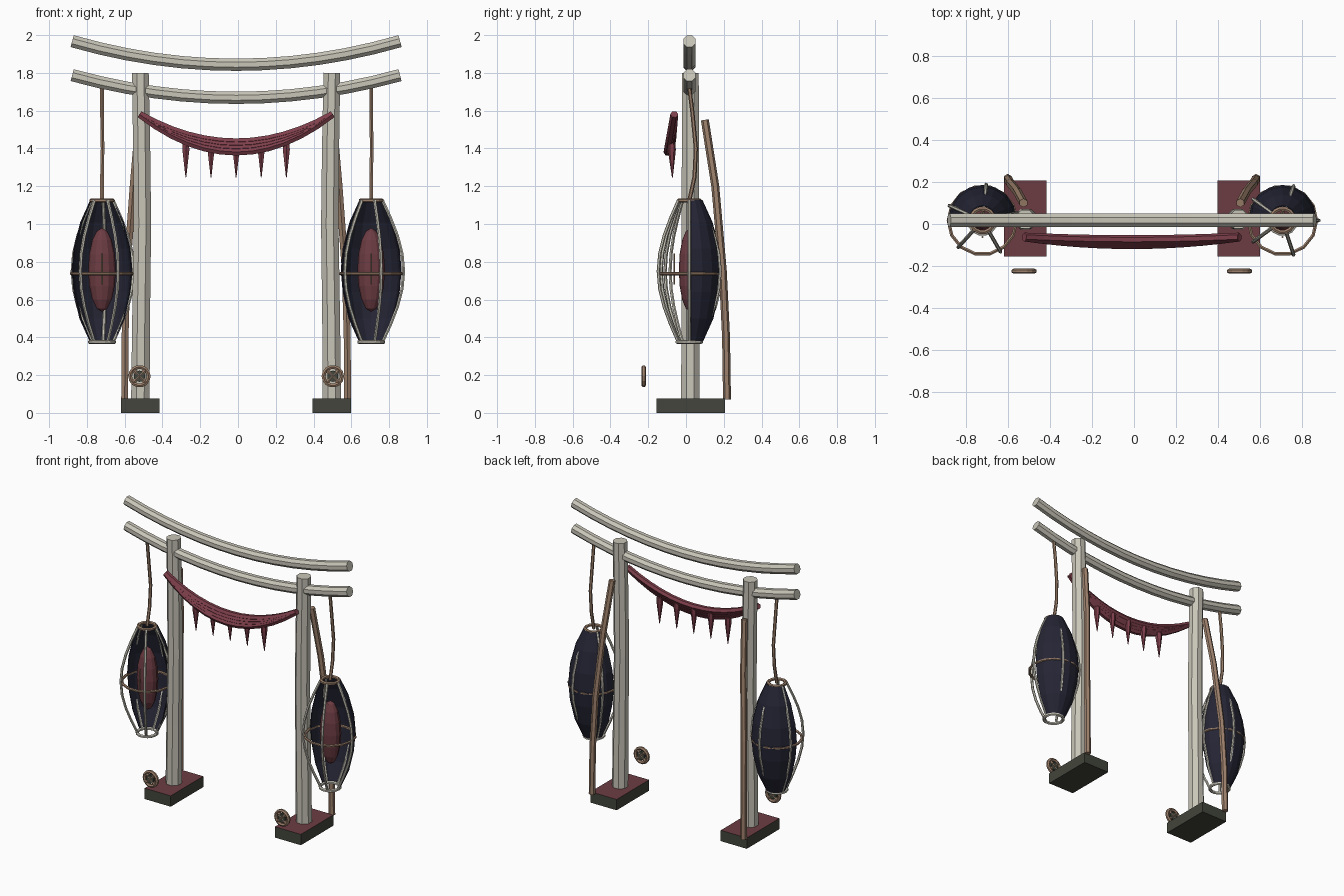
import bpy, bmesh, math
from mathutils import Vector

if "Cube" in bpy.data.objects:
    bpy.data.objects.remove(bpy.data.objects["Cube"])

def material(name, rgb):
    m = bpy.data.materials.new(name)
    m.diffuse_color = (*rgb, 1)
    m.use_nodes = True
    m.node_tree.nodes["Principled BSDF"].inputs["Base Color"].default_value = m.diffuse_color
    return m

BONE = material("bone_wood", (0.58, 0.56, 0.48))
TAN = material("tan_rope", (0.34, 0.22, 0.15))
RED = material("red_cloth", (0.21, 0.05, 0.07))
DULL = material("dull_red", (0.15, 0.045, 0.055))
MOSS = material("dark_moss", (0.055, 0.06, 0.045))
NAVY = material("night_blue", (0.018, 0.018, 0.035))
MID = -0.01   # middle line of the gate
DEPTH = 0.018  # y of the gate plane

def finish(bm, name, *mats):
    bmesh.ops.recalc_face_normals(bm, faces=bm.faces)
    me = bpy.data.meshes.new(name)
    bm.to_mesh(me)
    bm.free()
    ob = bpy.data.objects.new(name, me)
    for m in mats:
        me.materials.append(m)
    bpy.context.collection.objects.link(ob)
    return ob

def tube(name, pts, radii, sides, mat, closed=False, ref=(0, 1, 0)):
    """Sweep a polygon section along a path."""
    pts = [Vector(p) for p in pts]
    n = len(pts)
    if not isinstance(radii, (list, tuple)):
        radii = [radii] * n
    bm = bmesh.new()
    rings = []
    for i, p in enumerate(pts):
        a = pts[(i - 1) % n] if closed else pts[max(i - 1, 0)]
        b = pts[(i + 1) % n] if closed else pts[min(i + 1, n - 1)]
        t = (b - a).normalized()
        u = t.cross(Vector(ref)).normalized()
        v = t.cross(u)
        rings.append([bm.verts.new(p + radii[i] * (
            u * math.cos((k + .5) * math.tau / sides) + v * math.sin((k + .5) * math.tau / sides)))
            for k in range(sides)])
    for i in range(n if closed else n - 1):
        r, s = rings[i], rings[(i + 1) % n]
        for k in range(sides):
            j = (k + 1) % sides
            bm.faces.new((r[k], r[j], s[j], s[k]))
    if not closed:
        bm.faces.new(rings[0])
        bm.faces.new(rings[-1])
    return finish(bm, name, mat)

def hoop(name, c, r, thick, mat, upright=False, seg=14):
    pts = []
    for i in range(seg):
        x, y = r * math.cos(i * math.tau / seg), r * math.sin(i * math.tau / seg)
        pts.append((c[0] + x, c[1], c[2] + y) if upright else (c[0] + x, c[1] + y, c[2]))
    return tube(name, pts, thick, 6, mat, True, (0, 1, 0) if upright else (0, 0, 1))

# two upswept cross beams
for name, z, rise in (("top_beam", 1.843, 0.125), ("lower_beam", 1.668, 0.12)):
    ts = [i / 6 - 1 for i in range(13)]
    tube(name, [(MID + 0.868 * t, DEPTH, z + rise * t * t) for t in ts], 0.035, 8, BONE)

# red swag of four strands sharing their ends
for k in range(4):
    ts = [i / 6 - 1 for i in range(13)]
    mid = 1.435 - 0.018 * k
    tube(f"swag_strand_{k}", [(MID + 0.51 * t, -0.062 - (0.012 + 0.008 * k) * (1 - t * t),
         mid + (1.58 - mid) * t * t) for t in ts], 0.021, 6, RED)

# hanging tassels
for i in range(5):
    x = MID + (i - 2) * 0.133
    tube(f"tassel_{i}", [(x, -0.075, 1.43), (x, -0.075, 1.39), (x, -0.072, 1.245)],
         [0.02, 0.021, 0.002], 6, RED)

def lantern(side, cx, turn):
    cy, z0, z1 = 0.017, 0.375, 1.125
    # curved ribs
    for k in range(5):
        a = math.radians(turn + 72 * k)
        pts = []
        for i in range(9):
            r = 0.06 + 0.112 * math.sin(math.pi * i / 8)
            pts.append((cx + r * math.cos(a), cy + r * math.sin(a), z0 + (z1 - z0) * i / 8))
        tube(f"{side}_lantern_rib_{k}", pts, 0.009, 6, BONE, False,
             (-math.sin(a), math.cos(a), 0))
    # binding hoops
    hoop(f"{side}_top_hoop", (cx, cy, z1), 0.056, 0.011, TAN)
    hoop(f"{side}_bottom_hoop", (cx, cy, z0), 0.064, 0.011, BONE)
    hoop(f"{side}_middle_hoop", (cx, cy, 0.737), 0.162, 0.009, TAN)
    # dark half shell at the back
    bm = bmesh.new()
    prof = [(0.063, 0.38), (0.117, 0.5), (0.148, 0.64), (0.158, 0.755),
            (0.148, 0.87), (0.112, 1.01), (0.06, 1.125)]
    grid = [[bm.verts.new((cx + r * math.cos(math.pi * k / 8),
                           cy + 0.008 + r * math.sin(math.pi * k / 8), z))
             for k in range(9)] for r, z in prof]
    for p, q in zip(grid, grid[1:]):
        for k in range(8):
            bm.faces.new((p[k], p[k + 1], q[k + 1], q[k]))
    shell = finish(bm, f"{side}_lantern_shell", NAVY)
    mod = shell.modifiers.new("thickness", 'SOLIDIFY')
    mod.thickness = 0.006
    mod.offset = 0
    # red core
    bm = bmesh.new()
    bmesh.ops.create_uvsphere(bm, u_segments=12, v_segments=8, radius=1)
    for v in bm.verts:
        v.co = (cx + 0.073 * v.co.x, 0.022 + 0.06 * v.co.y, 0.757 + 0.222 * v.co.z)
    finish(bm, f"{side}_lantern_core", DULL)
    # slim pin in front of the core
    tube(f"{side}_lantern_pin", [(cx, -0.062, 0.68), (cx, -0.062, 0.845)], 0.005, 6, TAN)
    # hanging rope
    tube(f"{side}_rope", [(cx, DEPTH, 1.72), (cx, 0.035, 1.58), (cx + 0.003, 0.052, 1.4),
         (cx, 0.045, 1.25), (cx, 0.018, 1.125)], 0.011, 6, TAN)

lantern("left", -0.72, 12)
lantern("right", 0.705, 0)

for side, s in (("left", -1), ("right", 1)):
    X = lambda d: MID + s * d
    # slightly bowed post
    tube(f"{side}_post", [(X(0.507), 0.023, 0.06), (X(0.503), 0.023, 0.5), (X(0.496), 0.023, 1.0),
         (X(0.5), 0.023, 1.4), (X(0.507), 0.023, 1.8)], [0.053, 0.051, 0.05, 0.049, 0.048], 8, BONE)
    # leaning back brace
    tube(f"{side}_brace", [(X(0.515), 0.1, 1.55), (X(0.545), 0.155, 1.2),
         (X(0.578), 0.195, 0.75), (X(0.588), 0.212, 0.4), (X(0.59), 0.217, 0.07)],
         0.021, 6, TAN)
    # foot block with red top
    bm = bmesh.new()
    bmesh.ops.create_cube(bm, size=1)
    for v in bm.verts:
        v.co = (X(0.507) + 0.203 * v.co.x, 0.026 + 0.362 * v.co.y, 0.038 + 0.076 * v.co.z)
    bm.normal_update()
    for f in bm.faces:
        f.material_index = 1 if f.normal.z > 0.5 else 0
    finish(bm, f"{side}_foot", MOSS, DULL)
    # round charm in front of the foot: ring, hub and crossed bars
    cx, cy, cz = X(0.512), -0.224, 0.194
    hoop(f"{side}_charm_ring", (cx, cy, cz), 0.049, 0.012, TAN, True)
    tube(f"{side}_charm_hub", [(cx, cy - 0.01, cz), (cx, cy + 0.01, cz)], 0.03, 10, MOSS,
         ref=(0, 0, 1))
    for k in range(2):
        a = math.radians(45 + 90 * k)
        dx, dz = 0.046 * math.cos(a), 0.046 * math.sin(a)
        tube(f"{side}_charm_bar_{k}", [(cx - dx, cy, cz - dz), (cx + dx, cy, cz + dz)],
             0.012, 6, TAN)
